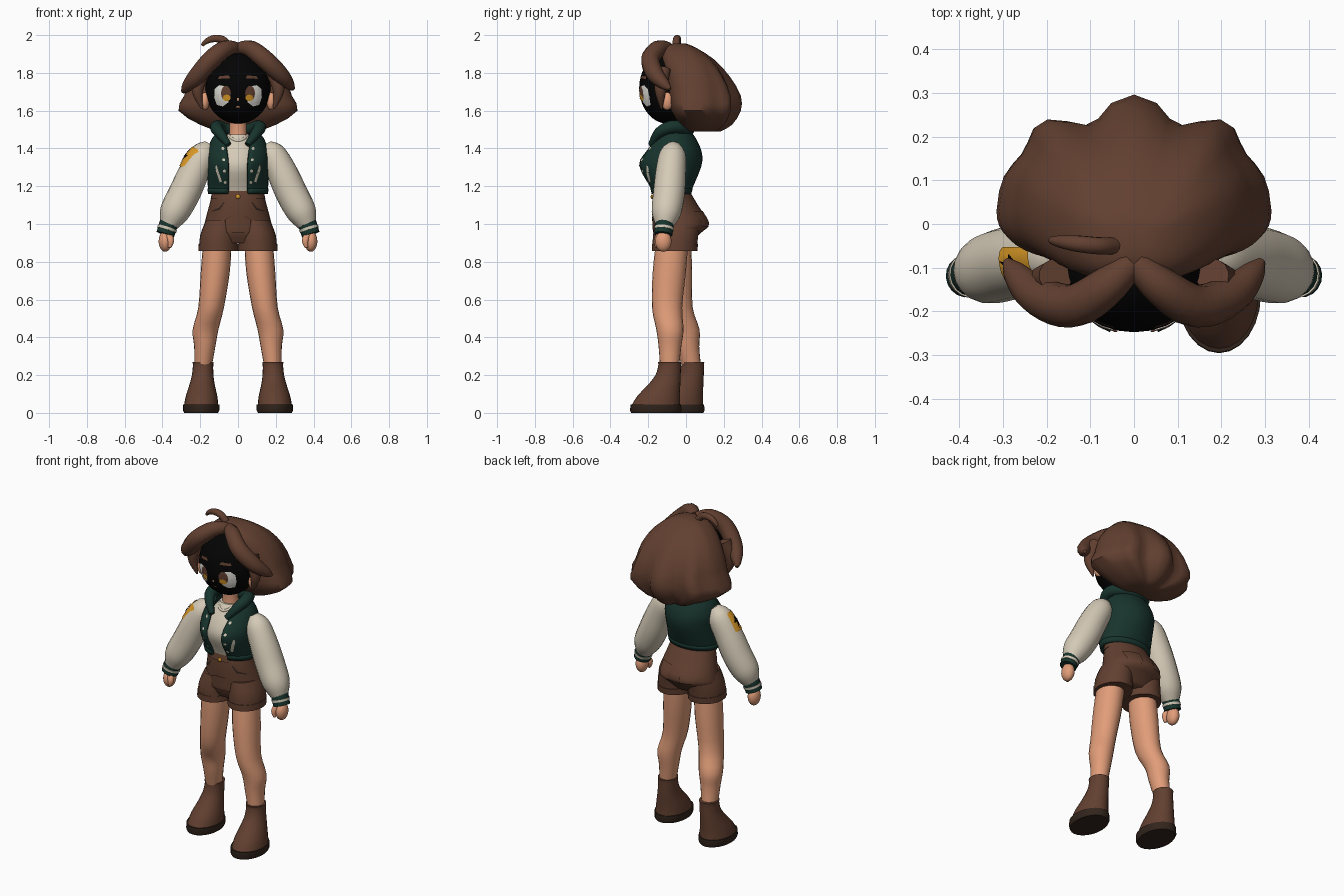
import bpy, bmesh, math
from mathutils import Vector, Quaternion
from mathutils.bvhtree import BVHTree

cube = bpy.data.objects.get("Cube")
if cube:
    bpy.data.objects.remove(cube, do_unlink=True)


def material(name, r, g, b):
    m = bpy.data.materials.new(name)
    m.use_nodes = True
    m.diffuse_color = (r, g, b, 1)
    node = m.node_tree.nodes["Principled BSDF"]
    node.inputs["Base Color"].default_value = (r, g, b, 1)
    node.inputs["Roughness"].default_value = 0.9
    return m


BROWN = material("warm_brown", 0.122, 0.051, 0.03)
SOLE = material("dark_brown", 0.032, 0.018, 0.012)
SKIN = material("peach_skin", 0.75, 0.335, 0.19)
CREAM = material("cream_cloth", 0.66, 0.59, 0.47)
GREEN = material("deep_green", 0.009, 0.034, 0.026)
BLACK = material("black", 0.001, 0.001, 0.001)
AMBER = material("amber", 0.7, 0.32, 0.02)
WHITE = material("eye_white", 0.8, 0.78, 0.72)


def finish(name, bm, mat, angle=50):
    mesh = bpy.data.meshes.new(name)
    bm.to_mesh(mesh)
    bm.free()
    ob = bpy.data.objects.new(name, mesh)
    bpy.context.collection.objects.link(ob)
    mesh.materials.append(mat)
    bpy.ops.object.select_all(action='DESELECT')
    ob.select_set(True)
    bpy.context.view_layer.objects.active = ob
    bpy.ops.object.shade_smooth_by_angle(angle=math.radians(angle))
    return ob


def dense(rows, k=3):
    """Pass a smooth curve through rows of numbers."""
    out = []
    for i in range(len(rows) - 1):
        a, b, c, d = (rows[max(0, min(len(rows) - 1, i + j))] for j in (-1, 0, 1, 2))
        for s in range(k):
            t = s / k
            out.append([q + t / 2 * (r - p + t * (2 * p - 5 * q + 4 * r - w + t * (3 * (q - r) + w - p)))
                        for p, q, r, w in zip(a, b, c, d)])
    return out + [list(rows[-1])]


def bridge(name, rings, mat, closed=True, angle=50):
    bm = bmesh.new()
    vs = [[bm.verts.new(p) for p in ring] for ring in rings]
    n = len(rings[0])
    for lo, hi in zip(vs, vs[1:]):
        for i in range(n if closed else n - 1):
            j = (i + 1) % n
            bm.faces.new((lo[i], lo[j], hi[j], hi[i]))
    if closed:
        bm.faces.new(vs[0][::-1])
        bm.faces.new(vs[-1])
    bmesh.ops.recalc_face_normals(bm, faces=bm.faces)
    return finish(name, bm, mat, angle)


def loft(name, rows, mat, n=20, k=3, closed=True):
    """Rows: height, centre x, centre y, radius x, radius y, front opening angle."""
    rings = []
    for z, x, y, rx, ry, *gap in dense(rows, k):
        g = gap[0] if gap else 0
        count = n if closed else n + 1
        angles = [g + (2 * math.pi - 2 * g) * i / n for i in range(count)]
        rings.append([(x + rx * math.sin(a), y - ry * math.cos(a), z) for a in angles])
    return bridge(name, rings, mat, closed)


def tube(name, path, mat, n=12, k=4):
    """Path rows: x, y, z, radius."""
    pts = dense(path, k)
    pos = [Vector(p[:3]) for p in pts]
    tan = [(pos[min(i + 1, len(pos) - 1)] - pos[max(i - 1, 0)]).normalized() for i in range(len(pos))]
    side = tan[0].orthogonal().normalized()
    rings = []
    for i, t in enumerate(tan):
        if i:
            side = tan[i - 1].rotation_difference(t) @ side
        r = max(pts[i][3], 0.003)
        rings.append([pos[i] + Quaternion(t, 2 * math.pi * j / n) @ side * r for j in range(n)])
    return bridge(name, rings, mat)


def ball(name, centre, size, mat):
    bm = bmesh.new()
    bmesh.ops.create_uvsphere(bm, u_segments=28, v_segments=18, radius=1)
    bmesh.ops.scale(bm, vec=size, verts=bm.verts)
    bmesh.ops.translate(bm, vec=centre, verts=bm.verts)
    return finish(name, bm, mat)


def oval(cx, cz, rx, rz, n=16):
    return [(cx + rx * math.cos(2 * math.pi * i / n), cz + rz * math.sin(2 * math.pi * i / n)) for i in range(n)]


def flip(outline, s):
    return [(s * a, b) for a, b in outline]


def plate(name, target, outline, mat, lift=0.004, u=(1, 0, 0), v=(0, 0, 1), origin=(0, 0, 0)):
    """Thin flat shape wrapped on to the surface of target."""
    u, v, origin = Vector(u), Vector(v).normalized(), Vector(origin)
    normal = u.cross(v)
    src = bmesh.new()
    src.from_mesh(target.data)
    tree = BVHTree.FromBMesh(src)
    src.free()
    bm = bmesh.new()
    face = bm.faces.new([bm.verts.new(origin + u * a + v * b) for a, b in outline])
    bmesh.ops.poke(bm, faces=[face])
    bmesh.ops.subdivide_edges(bm, edges=bm.edges[:], cuts=3, use_grid_fill=True)
    for vert in bm.verts:
        hit = tree.ray_cast(vert.co + normal, -normal)[0]
        if hit:
            vert.co = hit + normal * lift
    bm.normal_update()
    for f in bm.faces:
        if f.normal.dot(normal) < 0:
            f.normal_flip()
    return finish(name, bm, mat)


# Head, face, ears and neck
head = ball("head", (0, -0.094, 1.72), (0.172, 0.154, 0.19), BLACK)
loft("neck", [(1.42, 0, -0.075, 0.055, 0.05), (1.5, 0, -0.075, 0.045, 0.042), (1.6, 0, -0.08, 0.05, 0.045)], SKIN)
for s, side in ((1, "left_"), (-1, "right_")):
    ball(side + "ear", (s * 0.175, -0.1, 1.65), (0.024, 0.032, 0.047), SKIN)
    plate(side + "eye_white", head, flip([(0.045, 1.7), (0.06, 1.728), (0.1, 1.735), (0.124, 1.715), (0.126, 1.67),
                                          (0.112, 1.63), (0.08, 1.622), (0.05, 1.645)], s), WHITE, 0.003)
    plate(side + "iris", head, oval(s * 0.064, 1.692, 0.026, 0.04), BROWN, 0.005)
    plate(side + "iris_glow", head, oval(s * 0.06, 1.668, 0.021, 0.017), AMBER, 0.007)
    plate(side + "brow", head, flip([(0.04, 1.772), (0.105, 1.768), (0.1, 1.782), (0.05, 1.787)], s), BROWN)
plate("nose_mark", head, oval(0, 1.66, 0.006, 0.008), SKIN)
plate("mouth", head, oval(0, 1.62, 0.011, 0.004), SKIN)

# Hair mass with scalloped back: height, centre y, width, front depth, back depth
hair_rows = [(1.49, 0.06, 0.10, 0.05, 0.12), (1.525, 0.05, 0.2, 0.08, 0.19), (1.6, 0.03, 0.315, 0.11, 0.255),
             (1.68, 0.03, 0.285, 0.125, 0.255), (1.78, 0.03, 0.25, 0.14, 0.2), (1.87, 0.02, 0.19, 0.15, 0.13),
             (1.935, 0, 0.11, 0.115, 0.05), (1.955, -0.02, 0.04, 0.05, 0.02)]
hair_rings = []
for z, cy, w, front, back in dense(hair_rows, 2):
    ring = []
    fade = min(1, (1.96 - z) / 0.3)
    for i in range(48):
        a = 2 * math.pi * i / 48
        a = a - 2 * math.pi if a > math.pi else a
        c, sn = math.cos(a), math.sin(a)
        wave = 1 + fade * (0.12 * c * c * math.cos(8.5 * a) - 0.1 * c) if c > 0 else 1
        px = math.copysign(abs(sn) ** (0.85 if c > 0 else 0.6), sn)
        py = math.copysign(abs(c) ** 0.85, c)
        ring.append((w * px * wave, cy + (back if c > 0 else front) * py * wave, z))
    hair_rings.append(ring)
bridge("hair_mass", hair_rings, BROWN)

# Swept fringe, side locks and loose curl
for s, side, drop in ((1, "left_", 0), (-1, "right_", 0.015)):
    tube(side + "fringe", [(s * 0.005, -0.09, 1.93, 0.032), (s * 0.065, -0.145, 1.928, 0.045),
                           (s * 0.14, -0.188, 1.872, 0.05), (s * 0.22, -0.165, 1.795 - drop, 0.046),
                           (s * 0.27, -0.115, 1.74 - drop, 0.03), (s * 0.292, -0.085, 1.715 - drop, 0.01)], BROWN, 10)
    tube(side + "side_lock", [(s * 0.18, -0.12, 1.82, 0.04), (s * 0.215, -0.135, 1.71, 0.032),
                              (s * 0.19, -0.13, 1.61, 0.005)], BROWN)
tube("curl", [(-0.045, -0.05, 1.94, 0.02), (-0.08, -0.05, 1.975, 0.02), (-0.13, -0.045, 1.981, 0.019),
              (-0.17, -0.04, 1.965, 0.014), (-0.19, -0.037, 1.945, 0.008)], BROWN)

# Shirt and open jacket
shirt = loft("shirt", [(1.14, 0, -0.075, 0.12, 0.085), (1.2, 0, -0.08, 0.125, 0.1), (1.3, 0, -0.085, 0.135, 0.135),
                       (1.38, 0, -0.075, 0.135, 0.12), (1.44, 0, -0.07, 0.09, 0.085), (1.475, 0, -0.075, 0.06, 0.055)],
             CREAM, 28)
jacket = loft("jacket", [(1.165, 0, -0.08, 0.145, 0.095, 0.36), (1.2, 0, -0.08, 0.152, 0.11, 0.34),
                         (1.31, 0, -0.088, 0.155, 0.162, 0.34), (1.38, 0, -0.07, 0.155, 0.145, 0.38),
                         (1.45, 0, -0.06, 0.13, 0.105, 0.55), (1.49, 0, -0.065, 0.09, 0.08, 0.8)],
              GREEN, 32, closed=False)
hem = loft("jacket_hem", [(1.16, 0, -0.08, 0.15, 0.1, 0.36), (1.19, 0, -0.08, 0.155, 0.108, 0.36)],
           GREEN, 32, 1, closed=False)
for ob in (jacket, hem):
    mod = ob.modifiers.new("thickness", 'SOLIDIFY')
    mod.thickness, mod.offset = 0.016, 0
collar_half = [(0.05, -0.185, 1.42, 0.016), (0.095, -0.145, 1.48, 0.028), (0.115, -0.085, 1.512, 0.034),
               (0.08, -0.015, 1.51, 0.036)]
tube("collar", collar_half + [(0, 0.005, 1.5, 0.04)] + [(-x, y, z, r) for x, y, z, r in collar_half[::-1]], GREEN)
tube("shirt_neckband", [(-0.05, -0.1, 1.47, 0.008), (-0.03, -0.14, 1.45, 0.008), (0, -0.15, 1.44, 0.008),
                        (0.03, -0.14, 1.45, 0.008), (0.05, -0.1, 1.47, 0.008)], CREAM, 8)
for s, side in ((1, "left_"), (-1, "right_")):
    plate(side + "pocket_trim", jacket, flip([(0.085, 1.225), (0.097, 1.22), (0.125, 1.305), (0.113, 1.31)], s),
          CREAM, 0.012)
    for i, z in enumerate((1.22, 1.28, 1.34, 1.4)):
        plate(side + "snap_%d" % i, jacket, oval(s * (0.068 + 0.004 * i), z, 0.008, 0.008, 8), CREAM, 0.012)

# Sleeves, cuffs and hands
sleeves = {}
for s, side in ((1, "left_"), (-1, "right_")):
    sleeves[s] = tube(side + "sleeve", [(s * 0.15, -0.065, 1.42, 0.03), (s * 0.18, -0.07, 1.375, 0.068),
                                        (s * 0.23, -0.08, 1.28, 0.08), (s * 0.285, -0.09, 1.16, 0.084),
                                        (s * 0.338, -0.105, 1.06, 0.078), (s * 0.366, -0.115, 0.995, 0.05)], CREAM, 18)
    top, low = Vector((s * 0.364, -0.113, 1.01)), Vector((s * 0.385, -0.12, 0.945))
    for name, a, b, r, mat in (("cuff", 0, 1, 0.05, GREEN), ("cuff_stripe", 0.45, 0.65, 0.053, CREAM)):
        tube(side + name, [(*top.lerp(low, a), r), (*top.lerp(low, b), r * 0.97)], mat, 18, 1)
    ball(side + "hand", (s * 0.386, -0.12, 0.908), (0.034, 0.043, 0.055), SKIN)
    tube(side + "thumb", [(s * 0.368, -0.14, 0.945, 0.018), (s * 0.356, -0.152, 0.91, 0.018),
                          (s * 0.362, -0.155, 0.875, 0.008)], SKIN, 10)

# Bolt badge on the right sleeve
badge = dict(u=(0, -1, 0), v=(0.43, 0, 0.9), origin=(-0.215, -0.095, 1.33))
plate("badge", sleeves[-1], [(-0.042, -0.05), (-0.034, -0.06), (0.034, -0.06), (0.042, -0.05), (0.042, 0.05),
                             (0.034, 0.06), (-0.034, 0.06), (-0.042, 0.05)], AMBER, 0.005, **badge)
plate("badge_bolt", sleeves[-1], [(0.01, 0.05), (-0.027, -0.008), (-0.004, -0.008), (-0.01, -0.05),
                                  (0.027, 0.008), (0.004, 0.008)], BLACK, 0.0095, **badge)

# Shorts
shorts = loft("shorts", [(1.18, 0, -0.075, 0.13, 0.09), (1.1, 0, -0.055, 0.152, 0.118), (1.0, 0, -0.025, 0.178, 0.145),
                         (0.95, 0, -0.045, 0.185, 0.12), (0.9, 0, -0.055, 0.15, 0.085)], BROWN, 28)
loft("waistband", [(1.135, 0, -0.07, 0.145, 0.108), (1.175, 0, -0.075, 0.135, 0.096)], BROWN, 28, 1)
for s, side in ((1, "left_"), (-1, "right_")):
    loft(side + "shorts_leg", [(1.02, s * 0.085, -0.04, 0.085, 0.12), (0.94, s * 0.1, -0.055, 0.1, 0.12),
                               (0.86, s * 0.105, -0.06, 0.102, 0.116)], BROWN)
    loft(side + "shorts_hem", [(0.858, s * 0.105, -0.06, 0.105, 0.12), (0.895, s * 0.104, -0.058, 0.104, 0.122)],
         BROWN, 20, 1)
    plate(side + "back_pocket", shorts, flip([(0.04, 0.985), (0.12, 0.985), (0.125, 1.07), (0.035, 1.07)], s),
          BROWN, 0.008, u=(-1, 0, 0))
    plate(side + "front_pocket_seam", shorts, flip([(0.07, 1.115), (0.095, 1.075), (0.14, 1.065), (0.14, 1.07),
                                                    (0.098, 1.081), (0.075, 1.118)], s), SOLE, 0.003)
plate("fly_panel", shorts, [(-0.06, 0.955), (0.06, 0.955), (0.07, 1.025), (0.035, 1.04), (-0.035, 1.04),
                            (-0.07, 1.025)], BROWN, 0.008)
ball("waist_button", (0, -0.18, 1.145), (0.012, 0.007, 0.012), AMBER)

# Legs and boots, left foot stepping forward
leg_shape = [(0.92, 0.108, 0.075, 0.085), (0.75, 0.12, 0.077, 0.088), (0.56, 0.142, 0.068, 0.08),
             (0.44, 0.172, 0.068, 0.072), (0.35, 0.176, 0.056, 0.06), (0.24, 0.185, 0.045, 0.05)]
depths = {1: (-0.072, -0.088, -0.1, -0.085, -0.085, -0.087), -1: (-0.06, -0.055, -0.045, 0, 0.01, 0.03)}
for s, side, foot in ((1, "left_", -0.16), (-1, "right_", -0.038)):
    loft(side + "leg", [(z, s * x, y, rx, ry) for (z, x, rx, ry), y in zip(leg_shape, depths[s])], SKIN)
    loft(side + "sole", [(0, s * 0.195, foot, 0.09, 0.13), (0.012, s * 0.195, foot, 0.096, 0.136),
                         (0.045, s * 0.195, foot, 0.096, 0.134)], SOLE, 24, 1)
    loft(side + "boot", [(0.04, s * 0.195, foot, 0.091, 0.128), (0.09, s * 0.193, foot + 0.015, 0.083, 0.112),
                         (0.15, s * 0.19, foot + 0.045, 0.067, 0.085), (0.2, s * 0.187, foot + 0.065, 0.057, 0.067),
                         (0.25, s * 0.185, foot + 0.073, 0.054, 0.06), (0.27, s * 0.185, foot + 0.073, 0.056, 0.062)],
         BROWN, 24)
